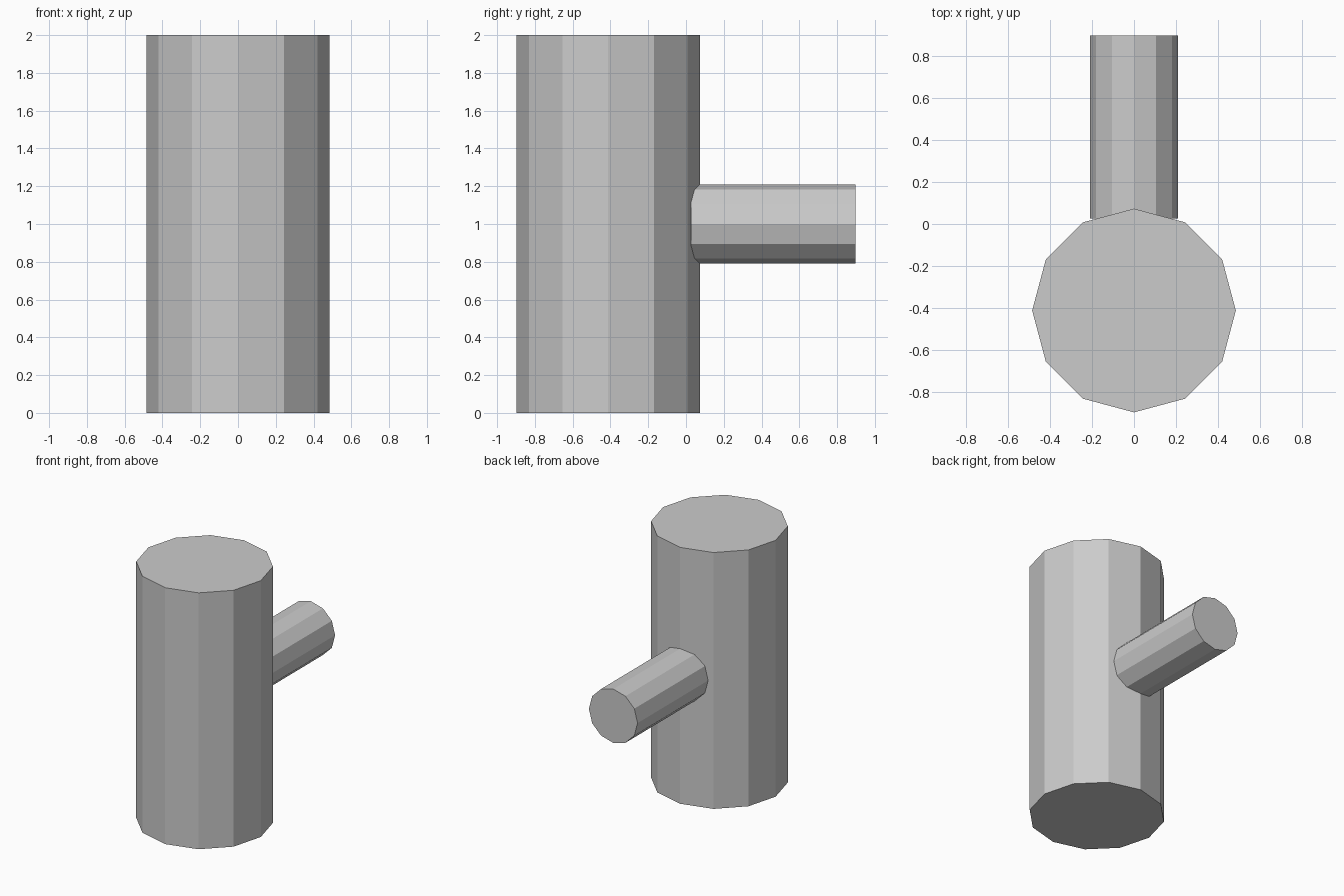
import bpy
from math import radians

if "Cube" in bpy.data.objects:
    bpy.data.objects.remove(bpy.data.objects["Cube"])


def post(name, radius, length, location, rotation=(0, 0, 0)):
    bpy.ops.mesh.primitive_cylinder_add(
        vertices=12, radius=radius, depth=length,
        location=location, rotation=rotation)
    bpy.context.object.name = name


# upright twelve-sided trunk
R = 0.485
post("trunk", R, 2.0, (0, -0.897 + R, 1.0))

# horizontal peg, starting just inside the trunk's rear face
START, END = 0.027, 0.897
post("side_peg", 0.21, END - START, (0, (START + END) / 2, 1.0),
     (radians(90), 0, 0))
